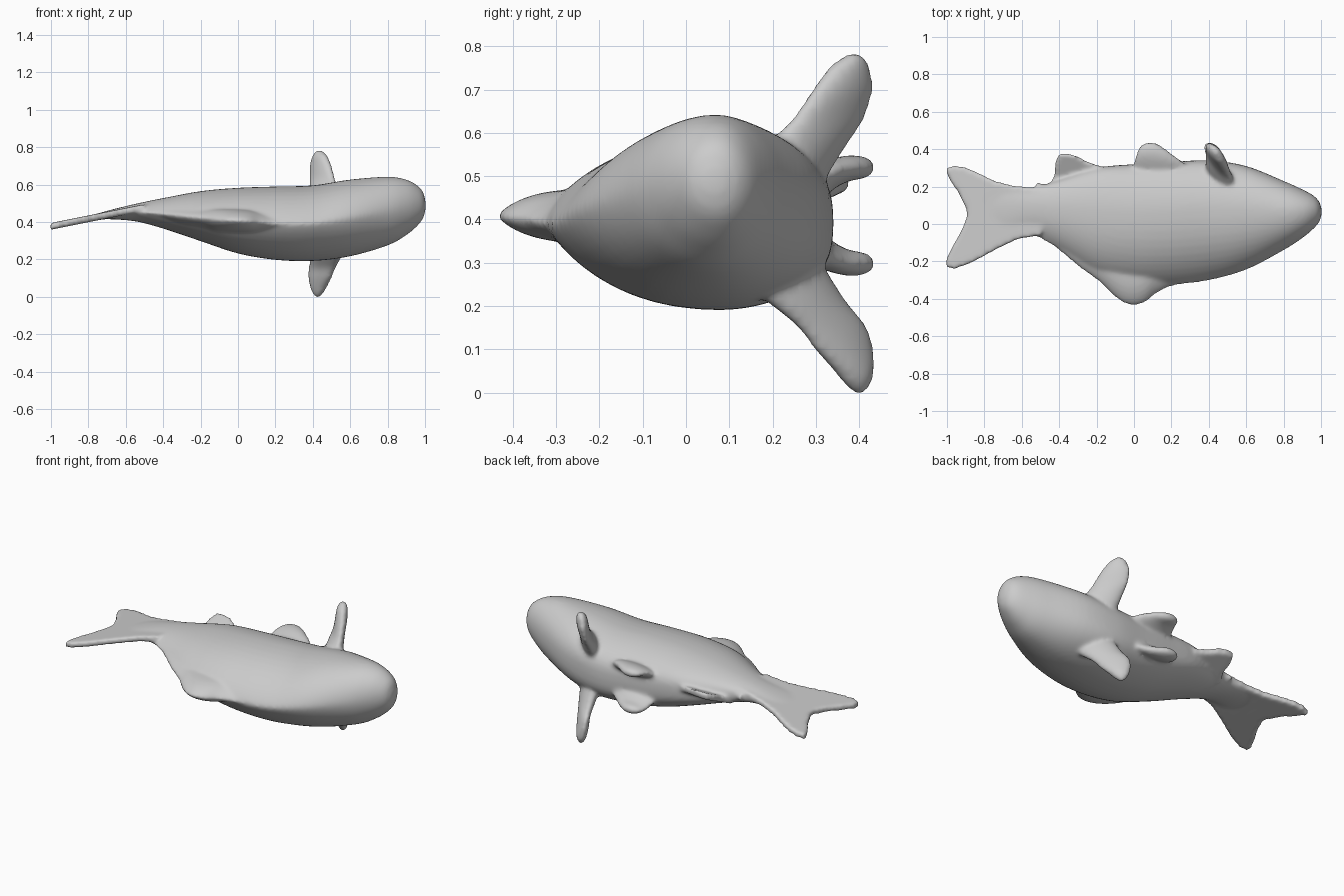
import bpy, bmesh, math
from mathutils import Vector

if "Cube" in bpy.data.objects:
    bpy.data.objects.remove(bpy.data.objects["Cube"])

grey = bpy.data.materials.new("soft grey")
grey.diffuse_color = (0.6, 0.6, 0.6, 1)
grey.use_nodes = True
grey.node_tree.nodes["Principled BSDF"].inputs["Base Color"].default_value = grey.diffuse_color
parts = []


def add_part(name, bm):
    bmesh.ops.recalc_face_normals(bm, faces=bm.faces)
    mesh = bpy.data.meshes.new(name)
    bm.to_mesh(mesh)
    bm.free()
    ob = bpy.data.objects.new(name, mesh)
    bpy.context.collection.objects.link(ob)
    mesh.materials.append(grey)
    parts.append(ob)


def refine(rows, steps=5):
    """Catmull-Rom interpolation of rows of numbers."""
    out = []
    for i in range(len(rows) - 1):
        a, b, c, d = (rows[max(i - 1, 0)], rows[i], rows[i + 1], rows[min(i + 2, len(rows) - 1)])
        for k in range(steps):
            t = k / steps
            out.append([0.5 * (2 * q + (r - p) * t + (2 * p - 5 * q + 4 * r - s) * t * t
                               + (3 * q - p - 3 * r + s) * t ** 3)
                        for p, q, r, s in zip(a, b, c, d)])
    return out + [list(rows[-1])]


def loft(name, rings):
    bm = bmesh.new()
    loops = [[bm.verts.new(p) for p in ring] for ring in rings]
    n = len(loops[0])
    for a, b in zip(loops, loops[1:]):
        for i in range(n):
            bm.faces.new((a[i], a[(i + 1) % n], b[(i + 1) % n], b[i]))
    bm.faces.new(loops[0])
    bm.faces.new(loops[-1])
    add_part(name, bm)


def body_ring(x, back, belly, top, bottom, n=48):
    """Teardrop section: narrow along the back, full at the belly."""
    blend = min(1, max(0, (0.95 - x) / 0.5))
    wide = back + (0.55 + 0.05 * blend) * (belly - back)
    mid, half = (top + bottom) / 2, (top - bottom) / 2
    ring = []
    for i in range(n):
        t = math.tau * i / n
        c, s = math.cos(t), math.sin(t)
        power = 1 - 0.28 * blend * c if c > 0 else 1 - 0.48 * blend * c
        y = wide + c * (belly - wide if c > 0 else wide - back)
        ring.append((x, y, mid + math.copysign(abs(s) ** power, s) * half))
    return ring


def fin(name, stations, chord, normal, thick):
    """Paddle fin: stations are x, y, z, half width, relative thickness."""
    chord, normal = Vector(chord).normalized(), Vector(normal).normalized()
    rings = []
    for x, y, z, w, r in refine(stations):
        rings.append([Vector((x, y, z)) + chord * w * math.cos(math.tau * i / 20)
                      + normal * thick * r * math.sin(math.tau * i / 20) for i in range(20)])
    loft(name, rings)


def blade(name, outline, thick, z0, kx, ky=0.0):
    """Flat fin in a sloping plane z = z0 + kx*x + ky*y."""
    bm = bmesh.new()
    sides = [[bm.verts.new((x, y, z0 + kx * x + ky * y + s * thick / 2)) for x, y in outline]
             for s in (-1, 1)]
    n = len(outline)
    for side in sides:
        bm.faces.new(side)
    for i in range(n):
        j = (i + 1) % n
        bm.faces.new((sides[0][i], sides[0][j], sides[1][j], sides[1][i]))
    add_part(name, bm)


# Body: x, back y, belly y, top z, bottom z
loft("body", [body_ring(*row) for row in refine([
    (1.003, 0.045, 0.085, 0.51, 0.465),
    (0.99, 0.01, 0.12, 0.56, 0.42),
    (0.96, -0.025, 0.152, 0.595, 0.38),
    (0.9, -0.075, 0.185, 0.627, 0.33),
    (0.8, -0.14, 0.23, 0.642, 0.275),
    (0.6, -0.245, 0.31, 0.627, 0.217),
    (0.4, -0.302, 0.34, 0.596, 0.192),
    (0.2, -0.325, 0.332, 0.59, 0.198),
    (0.0, -0.32, 0.32, 0.583, 0.232),
    (-0.2, -0.26, 0.30, 0.565, 0.298),
    (-0.4, -0.13, 0.235, 0.528, 0.365),
    (-0.55, -0.055, 0.195, 0.497, 0.404),
    (-0.7, -0.06, 0.185, 0.46, 0.415),
    (-0.8, 0.0, 0.13, 0.43, 0.41)])])

# Tail with forked end
blade("tail_fin", [(-.45, .17), (-.55, .195), (-.65, .205), (-.75, .232), (-.83, .272),
                   (-.9, .303), (-.96, .312), (-1.002, .3), (-1.003, .275), (-.985, .235),
                   (-.94, .17), (-.9, .09), (-.893, .045), (-.915, -.02), (-.965, -.11),
                   (-1.003, -.185), (-1.003, -.23), (-.96, -.24), (-.88, -.212), (-.8, -.17),
                   (-.72, -.127), (-.62, -.08), (-.5, -.06)], 0.036, 0.577, 0.2)

# Ridge fin along the back, tapering to its rim: x, rim y, middle z, half thickness
ridge = refine([(.45, -.27, .39, .03), (.32, -.308, .39, .05), (.2, -.335, .393, .06), (.12, -.373, .4, .06),
                (.06, -.42, .405, .06), (0, -.436, .408, .06), (-.06, -.42, .41, .06),
                (-.12, -.375, .413, .06), (-.18, -.315, .42, .055), (-.3, -.228, .432, .05),
                (-.42, -.128, .445, .04), (-.52, -.07, .453, .03)])
loft("back_fin", [body_ring(x, y, y + .3, z + h, z - h) for x, y, z, h in ridge])

# Single small fin under the tail
blade("rear_belly_fin", [(-.13, .24), (-.18, .31), (-.25, .333), (-.3, .36), (-.36, .378),
                         (-.405, .372), (-.42, .33), (-.425, .26), (-.45, .21), (-.4, .15)],
      0.04, 0.32, 0, 0.45)

# Side fins: upper and lower
fin("upper_side_fin", [(.475, .22, .5, .13, 1.7), (.46, .28, .575, .115, 1.35), (.45, .327, .63, .105, 1),
                       (.442, .362, .7, .086, 1), (.438, .377, .75, .058, .9),
                       (.436, .387, .775, .03, .6), (.436, .39, .785, .008, .2)],
    (.62, -.78, 0), (.78, .62, 0), .033)
fin("lower_side_fin", [(.48, .22, .29, .125, 1.7), (.47, .275, .215, .118, 1.35), (.45, .335, .155, .105, 1),
                       (.438, .365, .1, .087, 1), (.43, .39, .045, .055, .9),
                       (.427, .398, .012, .03, .6), (.427, .4, -.005, .008, .2)],
    (.66, -.75, 0), (.75, .66, 0), .033)

# Paired belly fins
for name, z, s in (("upper_belly_fin", .52, 1), ("lower_belly_fin", .298, -1)):
    fin(name, [(.15, .25, z - s * .07, .17, 1.8), (.135, .32, z - s * .025, .14, 1.3),
               (.11, .37, z - s * .003, .1, 1), (.092, .41, z, .065, .85),
               (.088, .43, z, .035, .5), (.088, .436, z, .01, .2)], (1, 0, 0), (0, 0, 1), .031)

# Fuse the parts into one soft skin
bpy.ops.object.select_all(action='DESELECT')
for ob in parts:
    ob.select_set(True)
fish = parts[0]
bpy.context.view_layer.objects.active = fish
bpy.ops.object.join()
fish.name = "fish"
remesh = fish.modifiers.new("fuse", 'REMESH')
remesh.mode = 'VOXEL'
remesh.voxel_size = 0.01
soften = fish.modifiers.new("soften", 'SMOOTH')
soften.factor = 0.5
soften.iterations = 12
for mod in ("fuse", "soften"):
    bpy.ops.object.modifier_apply(modifier=mod)
bpy.ops.object.shade_smooth()
